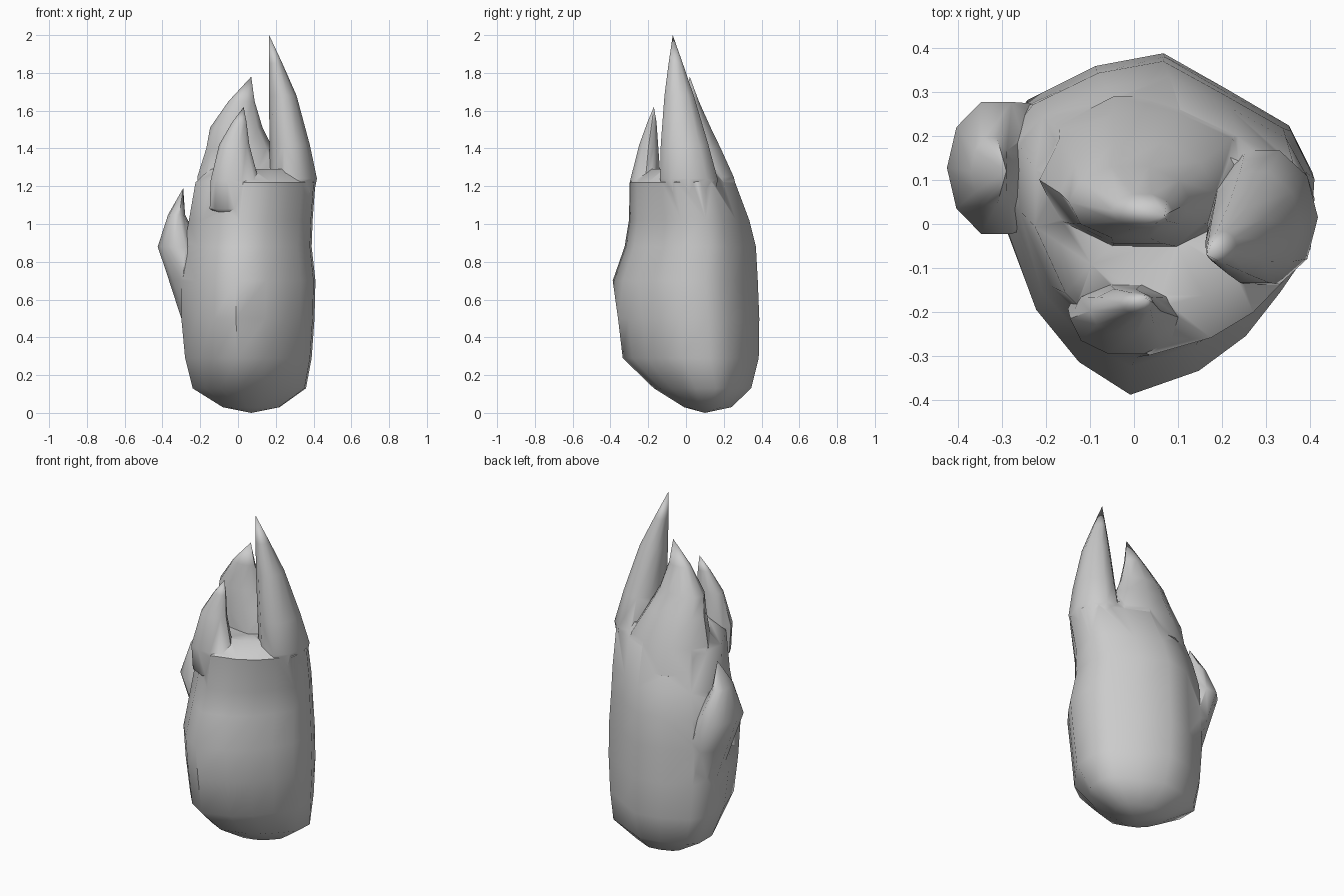
import bpy, bmesh, math

# Cross-sections, normalised to a -1..1 box
BODY = [(-0.31, 0.2), (-0.31, 0.02), (-0.23, -0.19), (-0.13, -0.31), (-0.01, -0.385),
        (0.15, -0.33), (0.26, -0.25), (0.34, -0.15), (0.41, -0.05), (0.42, 0.11),
        (0.365, 0.22), (0.22, 0.305), (0.07, 0.39), (-0.09, 0.36), (-0.25, 0.28)]
BODY = [((x - 0.055) / 0.365, (y - 0.0025) / 0.3875) for x, y in BODY]
ROUND = [(math.cos(a * math.pi / 5), math.sin(a * math.pi / 5)) for a in range(10)]


def loft(name, section, rings, bottom, top):
    """Skin rings (z, xmin, xmax, ymin, ymax) between two end points."""
    bm = bmesh.new()
    n = len(section)
    loops = []
    for z, x0, x1, y0, y1 in rings:
        loops.append([bm.verts.new(((x0 + x1) / 2 + u * (x1 - x0) / 2,
                                    (y0 + y1) / 2 + v * (y1 - y0) / 2, z)) for u, v in section])
    for a, b in zip(loops, loops[1:]):
        for i in range(n):
            j = (i + 1) % n
            bm.faces.new((a[i], a[j], b[j], b[i]))
    for point, loop in ((bottom, loops[0]), (top, loops[-1])):
        tip = bm.verts.new(point)
        for i in range(n):
            bm.faces.new((loop[i], loop[(i + 1) % n], tip))
    bmesh.ops.recalc_face_normals(bm, faces=bm.faces)
    me = bpy.data.meshes.new(name)
    bm.to_mesh(me)
    bm.free()
    ob = bpy.data.objects.new(name, me)
    bpy.context.collection.objects.link(ob)
    return ob


# Rounded main body
body = loft("flame_body", BODY, [
    (0.03, -0.08, 0.22, -0.01, 0.24),
    (0.13, -0.24, 0.36, -0.17, 0.345),
    (0.29, -0.28, 0.39, -0.335, 0.385),
    (0.50, -0.30, 0.405, -0.36, 0.388),
    (0.70, -0.30, 0.41, -0.388, 0.38),
    (0.88, -0.285, 0.39, -0.325, 0.37),
    (1.02, -0.26, 0.395, -0.302, 0.335),
    (1.22, -0.225, 0.41, -0.298, 0.26),
    (1.29, -0.15, 0.34, -0.19, 0.20)],
    (0.07, 0.10, 0.0), (0.10, -0.03, 1.27))

# Pointed flame tongues
tips = [
    loft("right_tip", ROUND, [
        (1.08, 0.17, 0.385, -0.12, 0.16),
        (1.24, 0.165, 0.418, -0.145, 0.175),
        (1.42, 0.168, 0.38, -0.14, 0.125),
        (1.68, 0.163, 0.31, -0.118, 0.045),
        (1.85, 0.163, 0.235, -0.094, -0.015)],
        (0.26, 0.0, 1.0), (0.165, -0.07, 2.0)),
    loft("back_tip", ROUND, [
        (1.10, -0.22, 0.29, -0.06, 0.30),
        (1.25, -0.215, 0.27, -0.06, 0.26),
        (1.40, -0.168, 0.185, -0.05, 0.19),
        (1.51, -0.148, 0.13, -0.035, 0.135),
        (1.65, -0.05, 0.088, -0.01, 0.07)],
        (0.0, 0.1, 1.0), (0.07, 0.02, 1.78)),
    loft("front_tip", ROUND, [
        (1.08, -0.15, 0.13, -0.285, -0.10),
        (1.23, -0.145, 0.11, -0.30, -0.13),
        (1.42, -0.10, 0.06, -0.25, -0.145),
        (1.54, -0.03, 0.045, -0.205, -0.155)],
        (0.0, -0.2, 1.0), (0.03, -0.17, 1.62)),
    loft("left_tip", ROUND, [
        (0.50, -0.30, -0.10, 0.02, 0.27),
        (0.70, -0.365, -0.14, -0.01, 0.28),
        (0.88, -0.425, -0.20, -0.03, 0.285),
        (1.05, -0.37, -0.28, 0.04, 0.20)],
        (-0.2, 0.14, 0.42), (-0.29, 0.12, 1.19)),
]

# Merge the tongues into the body
bpy.context.view_layer.objects.active = body
body.select_set(True)
for tip in tips:
    mod = body.modifiers.new("merge_" + tip.name, 'BOOLEAN')
    mod.operation = 'UNION'
    mod.solver = 'EXACT'
    mod.object = tip
    bpy.ops.object.modifier_apply(modifier=mod.name)
    bpy.data.objects.remove(tip)
bpy.ops.object.shade_smooth_by_angle(angle=math.radians(50))
